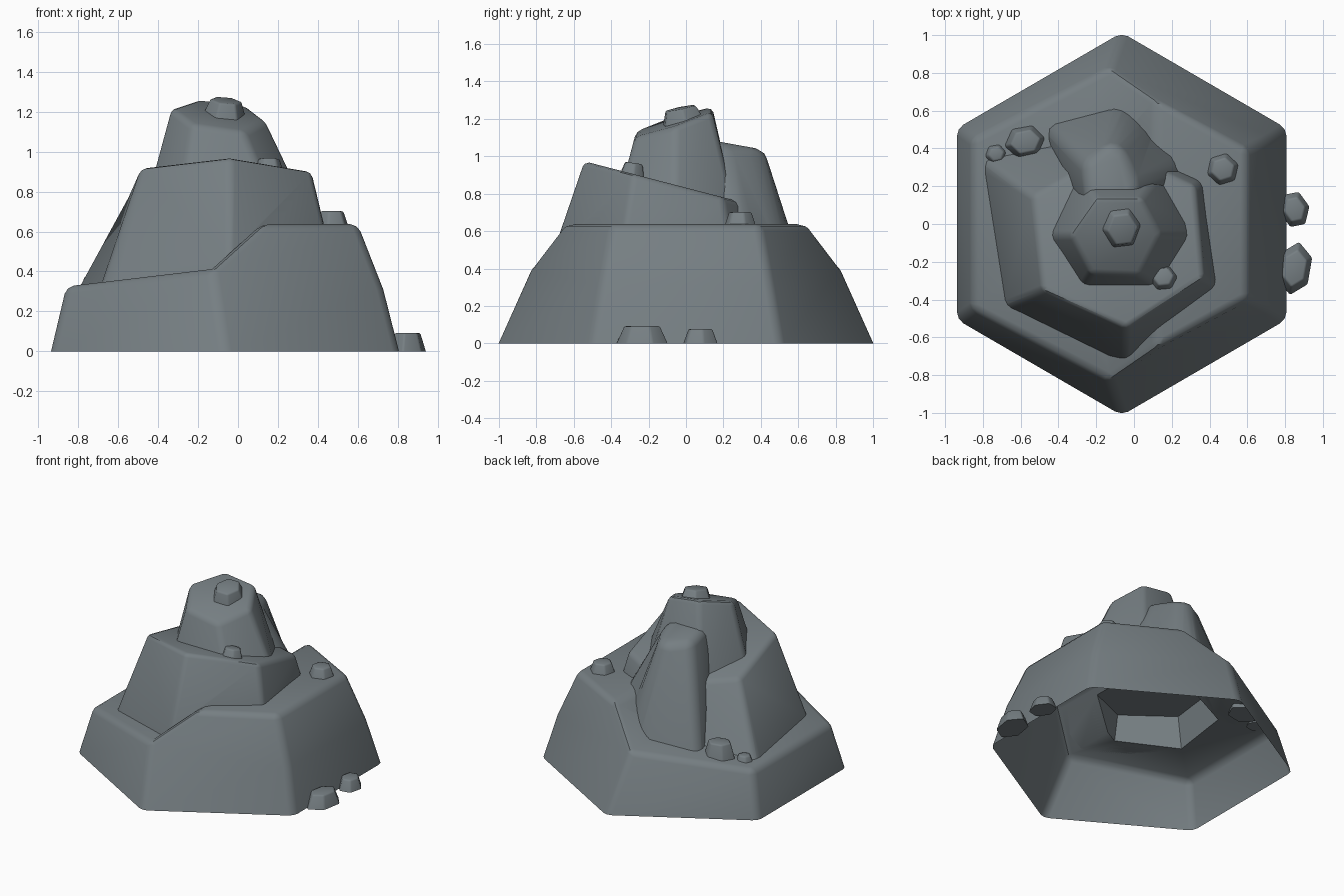
import bpy, bmesh, math
from mathutils import Matrix, Vector

cube = bpy.data.objects.get("Cube")
if cube:
    bpy.data.objects.remove(cube, do_unlink=True)

stone = bpy.data.materials.new("slate_grey")
stone.use_nodes = True
colour = (0.18, 0.21, 0.225, 1)
stone.diffuse_color = colour
stone.node_tree.nodes["Principled BSDF"].inputs["Base Color"].default_value = colour


def finish(name, verts, faces, bevel):
    """Build a solid, rounding every convex edge above its bottom ring."""
    bm = bmesh.new()
    vs = [bm.verts.new(v) for v in verts]
    for f in faces:
        bm.faces.new([vs[i] for i in f])
    bmesh.ops.recalc_face_normals(bm, faces=bm.faces)
    bottom = set(vs[:6])
    edges = [e for e in bm.edges if e.is_convex and not set(e.verts) <= bottom
             and e.calc_face_angle() > 0.2]
    if bevel:
        bmesh.ops.bevel(bm, geom=edges, offset=bevel, offset_type='OFFSET', segments=2,
                        profile=0.5, affect='EDGES', clamp_overlap=True)
    bmesh.ops.recalc_face_normals(bm, faces=bm.faces)
    me = bpy.data.meshes.new(name)
    bm.to_mesh(me)
    bm.free()
    me.materials.append(stone)
    ob = bpy.data.objects.new(name, me)
    bpy.context.collection.objects.link(ob)
    return ob


def smooth(ob):
    bpy.ops.object.select_all(action='DESELECT')
    ob.select_set(True)
    bpy.context.view_layer.objects.active = ob
    bpy.ops.object.shade_smooth_by_angle(angle=math.radians(40))


def combine(ob, other, operation):
    """Apply an exact boolean to ob."""
    mod = ob.modifiers.new("combine", 'BOOLEAN')
    mod.operation = operation
    mod.solver = 'EXACT'
    mod.object = other
    bpy.context.view_layer.update()
    result = bpy.data.meshes.new_from_object(
        ob.evaluated_get(bpy.context.evaluated_depsgraph_get()))
    ob.modifiers.clear()
    ob.data = result


def drop_faces(ob, test):
    """Delete the faces for which test(face) holds."""
    bm = bmesh.new()
    bm.from_mesh(ob.data)
    bmesh.ops.delete(bm, geom=[f for f in bm.faces if test(f)], context='FACES')
    bm.to_mesh(ob.data)
    bm.free()


SIDES = [(i, (i + 1) % 6, (i + 1) % 6 + 6, i + 6) for i in range(6)]
BLOCK = SIDES + [tuple(range(5, -1, -1)), tuple(range(6, 12))]


def crag(name, low, low_z, high, plane, bevel=0.03):
    """Six-sided block whose sloping top is z = a + b*x + c*y."""
    a, b, c = plane
    verts = [(x, y, low_z) for x, y in low] + [(x, y, a + b * x + c * y) for x, y in high]
    return finish(name, verts, BLOCK, bevel)


# Broad base: low shelf on one side, ramp up to a level terrace on the other
cx, half, tip = -0.065, 0.872, 1.013
hexagon = [(cx, -tip, 0), (cx + half, -tip / 2, 0), (cx + half, tip / 2, 0),
           (cx, tip, 0), (cx - half, tip / 2, 0), (cx - half, -tip / 2, 0)]
front = [(-.86, -.45, .325), (-.13, -.828, .412), (.12, -.658, .637),
         (.6, -.395, .637), (.728, -.455, .31)]
back = [(x, -y, z) for x, y, z in front]
A, B, C, D, E = range(6, 11)
a, b, c, d, e = range(11, 16)
base = finish("base", hexagon + front + back, [
    (5, 4, 3, 2, 1, 0), (5, 0, B, A), (0, 1, E, B), (B, E, D, C),
    (3, 4, a, b), (2, 3, b, e), (e, b, c, d), (4, 5, A, a),
    (1, 2, e, E), (E, e, d, D), (A, B, b, a), (B, C, c, b), (C, D, d, c)], 0.038)


# Six-sided recess on the inside of the base, hidden under the crags
def hex_ring(radius, turn=-.12):
    return [(-.17 + radius * math.sin(i * math.pi / 3 + turn),
             -.03 - radius * math.cos(i * math.pi / 3 + turn)) for i in range(6)]


plug = crag("recess_plug", hex_ring(.48), .2, hex_ring(.4), (.58, 0, 0), 0)
combine(base, plug, 'UNION')
bpy.data.objects.remove(plug, do_unlink=True)

# Stacked crags
middle = crag("middle_tier",
              [(-.04, -.79), (.52, -.38), (.44, .28), (-.1, .55), (-.82, .36), (-.7, -.44)], .28,
              [(-.04, -.55), (.37, -.285), (.325, .2), (-.1, .4), (-.535, .15), (-.485, -.35)],
              (.832, 0, -.26))
rear = crag("rear_crag",
            [(-.48, .53), (-.36, .1), (.1, 0), (.42, .34), (.12, .56), (-.05, .66)], .32,
            [(-.27, .32), (-.25, .05), (0, 0), (.01, .2), (-.04, .38), (-.13, .435)],
            (1.11, 0, -.18), .05)
peak = crag("peak",
            [(-.48, -.06), (-.3, -.38), (.2, -.38), (.36, -.06), (.14, .27), (-.3, .27)], .7,
            [(-.34, -.06), (-.23, -.265), (.03, -.275), (.14, -.06), (.04, .14), (-.2, .14)],
            (1.195, -.13, .33))

# Seat the crags on the base and open their undersides
for part in (middle, rear):
    combine(part, base, 'DIFFERENCE')


def on_base(face):
    point = face.calc_center_median()
    return (base.closest_point_on_mesh(point)[1] - point).length < .0005


for part in (middle, rear):
    drop_faces(part, on_base)
drop_faces(peak, lambda f: f.normal.z < -.9)
drop_faces(base, lambda f: all(v.co.z < .001 for v in f.verts))
for part in (base, middle, rear, peak):
    smooth(part)


def pebble(name, x, y, z, rx, ry, height, turn=0, tilt=(0, 0)):
    """Small six-sided stone with a narrower top."""
    ring = [(math.cos(i * math.pi / 3), math.sin(i * math.pi / 3)) for i in range(6)]
    verts = [(rx * u, ry * v, 0) for u, v in ring]
    verts += [(rx * u * .7, ry * v * .7, height) for u, v in ring]
    place = (Matrix.Translation((x, y, z)) @ Matrix.Rotation(tilt[0], 4, 'X')
             @ Matrix.Rotation(tilt[1], 4, 'Y') @ Matrix.Rotation(turn, 4, 'Z'))
    smooth(finish(name, [place @ Vector(v) for v in verts], BLOCK, .01))


# Loose stones
pebble("summit_stone", -.07, -.01, 1.165, .115, .13, .095, .1, (.2, .1))
pebble("ledge_stone", .155, -.29, .89, .08, .074, .075, .1, (-.15, 0))
pebble("terrace_stone", .47, .29, .625, .09, .09, .077, .3)
pebble("shelf_stone_large", -.575, .435, .335, .115, .095, .12, .2)
pebble("shelf_stone_small", -.73, .37, .33, .06, .057, .045, .2)
pebble("ground_stone_large", .85, -.235, 0, .142, .095, .092, 1.4)
pebble("ground_stone_small", .85, .077, 0, .08, .1, .077, .2)
